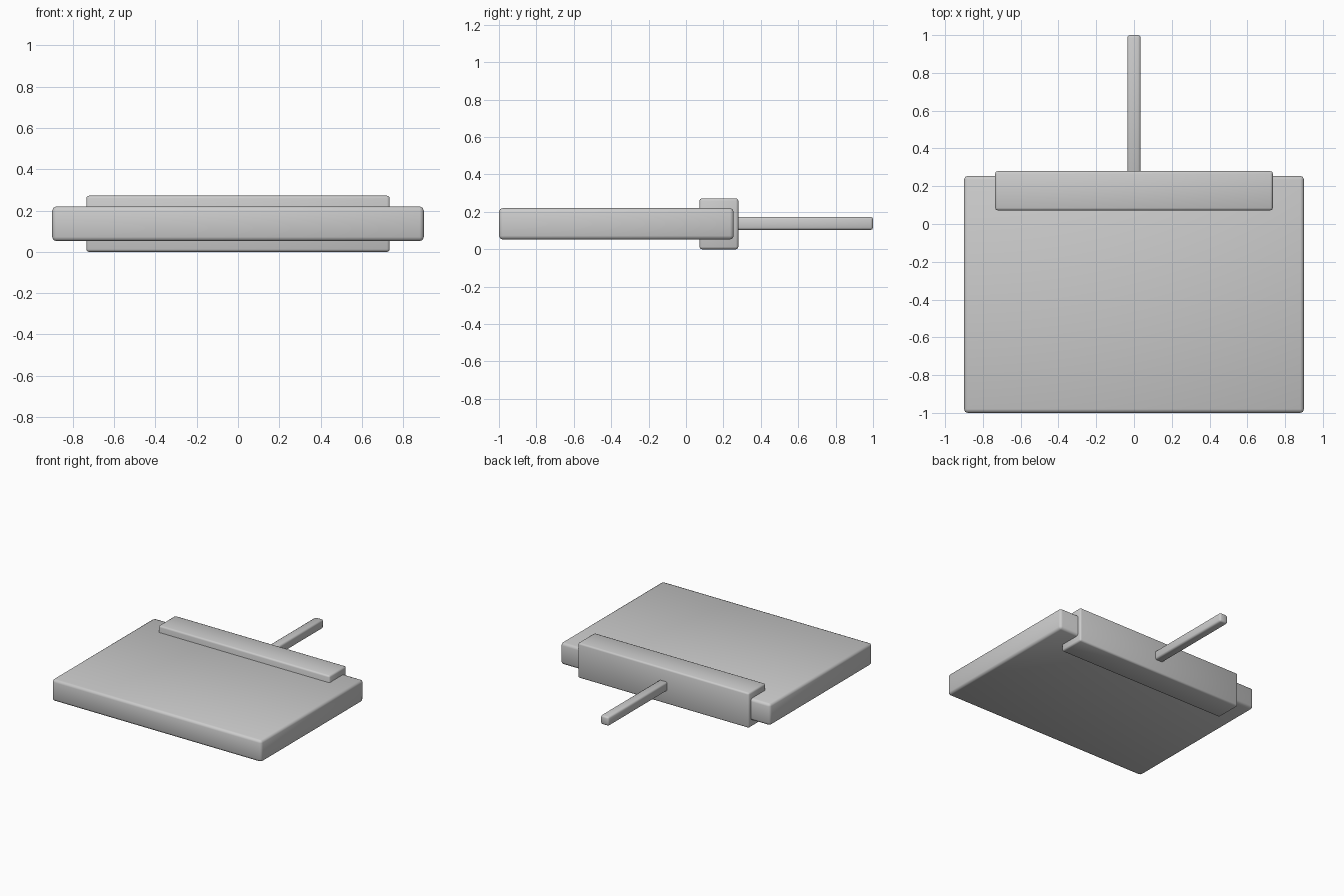
import bpy

if "Cube" in bpy.data.objects:
    bpy.data.objects.remove(bpy.data.objects["Cube"])


def rounded_box(name, low, high, radius, segments=2):
    """Box between two corners with softly rounded edges."""
    centre = [(a + b) / 2 for a, b in zip(low, high)]
    size = [b - a for a, b in zip(low, high)]
    bpy.ops.mesh.primitive_cube_add(size=1, location=centre)
    ob = bpy.context.object
    ob.name = name
    ob.scale = size
    bpy.ops.object.transform_apply(location=False, rotation=False, scale=True)
    bevel = ob.modifiers.new("rounding", 'BEVEL')
    bevel.width = radius
    bevel.segments = segments
    bpy.ops.object.shade_smooth()
    return ob


# Wide flat slab
rounded_box("slab", (-0.90, -1.00, 0.052), (0.90, 0.255, 0.22), 0.02)
# Thicker collar wrapped around the rear edge
rounded_box("collar", (-0.735, 0.072, 0.0), (0.735, 0.28, 0.272), 0.013)
# Thin rod out of the back of the collar
rounded_box("rod", (-0.035, 0.25, 0.103), (0.035, 1.00, 0.173), 0.013)
